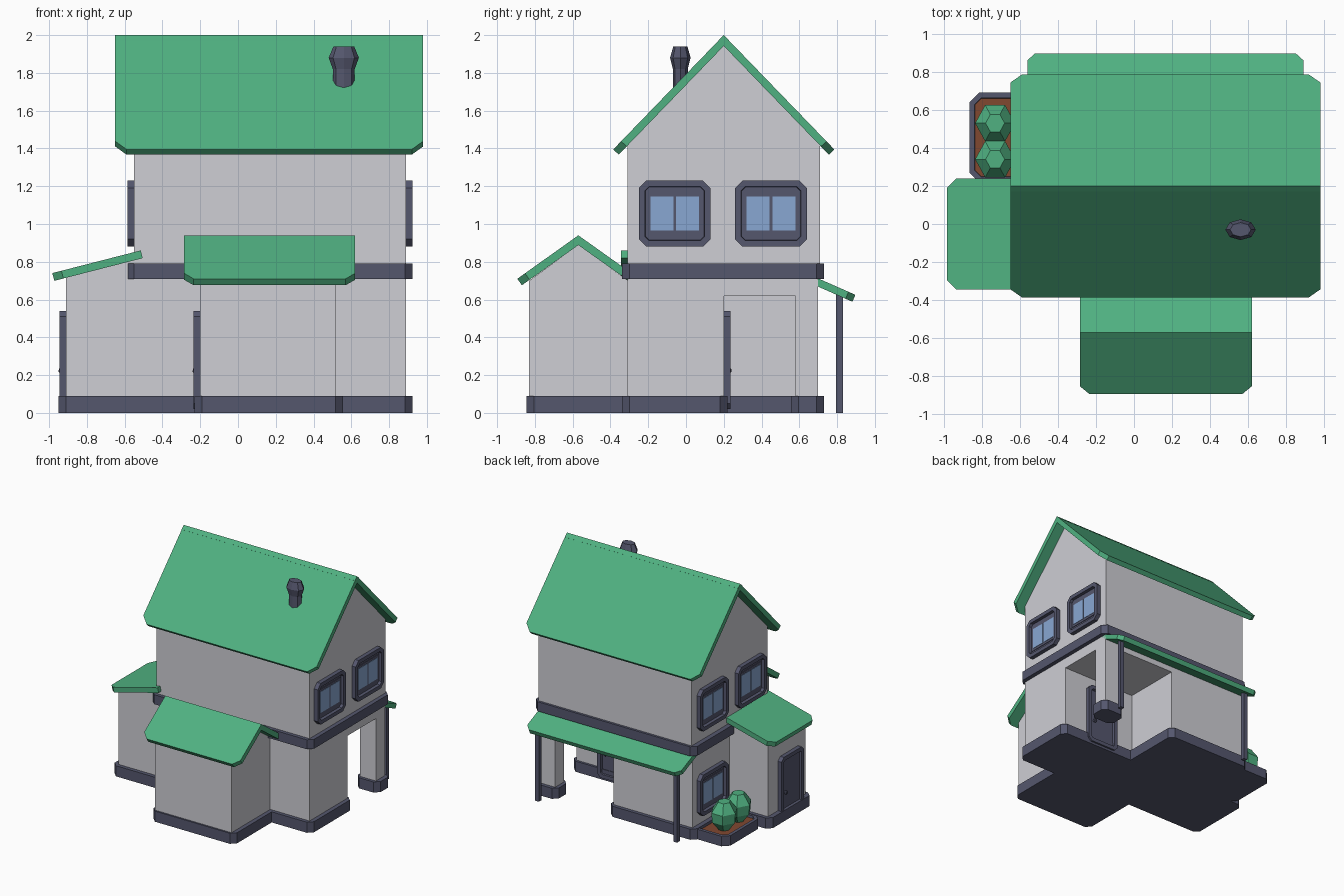
import bpy, bmesh, math
from mathutils import Vector, Matrix

if "Cube" in bpy.data.objects:
    bpy.data.objects.remove(bpy.data.objects["Cube"])


def material(name, rgb):
    m = bpy.data.materials.new(name)
    m.diffuse_color = (*rgb, 1)
    m.use_nodes = True
    m.node_tree.nodes["Principled BSDF"].inputs["Base Color"].default_value = m.diffuse_color
    return m


WALL = material("pale_wall", (0.62, 0.62, 0.66))
ROOF = material("green_roof", (0.08, 0.44, 0.22))
TRIM = material("slate_trim", (0.09, 0.095, 0.155))
GLASS = material("blue_glass", (0.25, 0.39, 0.65))
SOIL = material("brown_soil", (0.22, 0.065, 0.03))
X, Y, Z = Vector((1, 0, 0)), Vector((0, 1, 0)), Vector((0, 0, 1))


def finish(name, bm, *mats):
    bmesh.ops.recalc_face_normals(bm, faces=bm.faces)
    me = bpy.data.meshes.new(name)
    bm.to_mesh(me)
    bm.free()
    for m in mats:
        me.materials.append(m)
    ob = bpy.data.objects.new(name, me)
    bpy.context.collection.objects.link(ob)
    return ob


def prism(bm, points, offset):
    """Extrude a polygon; returns the far cap."""
    face = bm.faces.new([bm.verts.new(p) for p in points])
    ext = bmesh.ops.extrude_face_region(bm, geom=[face], use_keep_orig=True)["geom"]
    bmesh.ops.translate(bm, vec=offset, verts=[g for g in ext if isinstance(g, bmesh.types.BMVert)])
    return next(g for g in ext if isinstance(g, bmesh.types.BMFace))


def octagon(w, h, c):
    a, b = w / 2, h / 2
    return [(-a + c, -b), (a - c, -b), (a, -b + c), (a, b - c),
            (a - c, b), (-a + c, b), (-a, b - c), (-a, -b + c)]


def block(name, x0, x1, y0, y1, z0, z1, mat, chamfer=0.0):
    """Upright box, optionally with chamfered vertical corners."""
    bm = bmesh.new()
    cx, cy, w, h = (x0 + x1) / 2, (y0 + y1) / 2, x1 - x0, y1 - y0
    if chamfer:
        pts = octagon(w, h, chamfer)
    else:
        pts = [(-w / 2, -h / 2), (w / 2, -h / 2), (w / 2, h / 2), (-w / 2, h / 2)]
    prism(bm, [(cx + p, cy + q, z0) for p, q in pts], Z * (z1 - z0))
    return finish(name, bm, mat)


def profile_wall(name, points, offset):
    bm = bmesh.new()
    prism(bm, points, offset)
    return finish(name, bm, WALL)


def slab(name, a, b, down, t=0.042, c=0.05):
    """Roof plane from top edge a-b along 'down', eave corners chamfered."""
    a, b, down = Vector(a), Vector(b), Vector(down)
    u, d = (b - a).normalized(), down.normalized()
    n = u.cross(d)
    n = n if n.z > 0 else -n
    bm = bmesh.new()
    prism(bm, [a, b, b + down - d * c, b + down - u * c, a + down + u * c, a + down - d * c], -n * t)
    return finish(name, bm, ROOF)


def panel(name, center, u, v, w, h, depth, rim, recess, chamfer, inner=TRIM):
    """Chamfered plate facing u x v with a recessed inner face."""
    n = u.cross(v)
    center = Vector(center)
    bm = bmesh.new()
    cap = prism(bm, [center + u * p + v * q for p, q in octagon(w, h, chamfer)], n * depth)
    bm.normal_update()
    if cap.normal.dot(n) < 0:
        cap.normal_flip()
    bmesh.ops.inset_individual(bm, faces=[cap], thickness=rim)
    bmesh.ops.inset_individual(bm, faces=[cap], thickness=0.003)
    bmesh.ops.translate(bm, vec=-n * recess, verts=cap.verts[:])
    cap.material_index = 1
    return finish(name, bm, TRIM, inner)


def plate(name, center, u, v, w, h, t, mat):
    center = Vector(center)
    bm = bmesh.new()
    prism(bm, [center + u * p * w / 2 + v * q * h / 2
               for p, q in ((-1, -1), (1, -1), (1, 1), (-1, 1))], u.cross(v) * t)
    return finish(name, bm, mat)


def window(name, center, u):
    n, c = u.cross(Z), Vector(center)
    panel(name + "_frame", c - n * 0.01, u, Z, 0.38, 0.35, 0.045, 0.035, 0.025, 0.04)
    plate(name + "_sash", c + n * 0.009, u, Z, 0.29, 0.22, 0.006, TRIM)
    for s in (-1, 1):
        plate(name + "_pane", c + u * s * 0.068 + n * 0.014, u, Z, 0.122, 0.18, 0.004, GLASS)


def door(name, center, u):
    """Door with foot at center."""
    n, c = u.cross(Z), Vector(center)
    panel(name, c - n * 0.01 + Z * 0.27, u, Z, 0.30, 0.52, 0.045, 0.035, 0.02, 0.03)
    bm = bmesh.new()
    bmesh.ops.create_icosphere(bm, subdivisions=1, radius=0.018,
                               matrix=Matrix.Translation(c + u * -0.08 + n * 0.025 + Z * 0.215))
    finish(name + "_knob", bm, TRIM)


def lathe(name, x, y, profile, sides, mat, sy=1.0):
    bm = bmesh.new()
    rings = [[bm.verts.new((x + r * math.cos(math.tau * i / sides),
                            y + sy * r * math.sin(math.tau * i / sides), z))
              for i in range(sides)] for r, z in profile]
    for lo, hi in zip(rings, rings[1:]):
        for i in range(sides):
            j = (i + 1) % sides
            bm.faces.new((lo[i], lo[j], hi[j], hi[i]))
    bm.faces.new(rings[0])
    bm.faces.new(rings[-1])
    return finish(name, bm, mat)


# Ground floor walls with an open corner at the back right
block("ground_front_wall", -0.55, 0.89, -0.31, 0.20, 0.02, 0.75, WALL)
block("ground_back_wall", -0.55, 0.19, 0.19, 0.70, 0.02, 0.75, WALL)
block("corner_pillar", 0.74, 0.89, 0.58, 0.70, 0.02, 0.65, WALL)
block("corner_lintel", 0.18, 0.89, 0.19, 0.70, 0.62, 0.75, WALL)

# Stone plinths
for nm, x0, x1, y0, y1 in (("front", -0.59, 0.925, -0.34, 0.22), ("back", -0.59, 0.22, 0.0, 0.73),
                           ("pillar", 0.71, 0.925, 0.555, 0.73), ("annex", -0.23, 0.555, -0.845, -0.2),
                           ("side", -0.95, -0.4, -0.34, 0.23)):
    block(nm + "_plinth", x0, x1, y0, y1, 0, 0.09, TRIM, 0.04)

# Upper storey with gables, floor band and main roof
profile_wall("upper_storey", [(-0.55, -0.31, 0.75), (-0.55, 0.71, 0.75), (-0.55, 0.71, 1.42),
                              (-0.55, 0.20, 1.945), (-0.55, -0.31, 1.42)], X * 1.44)
block("floor_band", -0.59, 0.925, -0.34, 0.73, 0.71, 0.79, TRIM, 0.04)
for nm, s in (("front", -1), ("back", 1)):
    slab("main_roof_" + nm, (-0.65, 0.20, 2.0), (0.98, 0.20, 2.0), (0, s * 0.585, -0.605), 0.04, 0.06)

# Front annex
profile_wall("annex_wall", [(-0.20, -0.83, 0.02), (-0.20, -0.30, 0.02), (-0.20, -0.30, 0.695),
                            (-0.20, -0.57, 0.89), (-0.20, -0.83, 0.70)], X * 0.72)
slab("annex_roof_front", (-0.285, -0.57, 0.94), (0.62, -0.57, 0.94), (0, -0.323, -0.23))
slab("annex_roof_back", (-0.285, -0.57, 0.94), (0.62, -0.57, 0.94), (0, 0.26, -0.185), 0.042, 0.01)
door("annex_door", (-0.20, -0.57, 0.01), -Y)

# Side entrance on the left
profile_wall("side_entrance_wall", [(-0.91, -0.308, 0.02), (-0.54, -0.308, 0.02),
                                    (-0.54, -0.308, 0.815), (-0.91, -0.308, 0.72)], Y * 0.508)
slab("side_entrance_roof", (-0.515, -0.345, 0.86), (-0.515, 0.24, 0.86), (-0.468, 0, -0.12))
door("side_door", (-0.91, -0.085, 0.01), -Y)
door("back_door", (0.52, 0.20, 0.01), -X)

# Back veranda roof and posts
slab("veranda_roof", (-0.56, 0.67, 0.725), (0.89, 0.67, 0.725), (0, 0.227, -0.10), 0.04, 0.04)
for x in (-0.48, 0.82):
    block("veranda_post", x - 0.018, x + 0.018, 0.795, 0.831, 0, 0.63, TRIM)

# Windows
for y in (-0.06, 0.45):
    window("right_window", (0.89, y, 1.055), Y)
    window("left_window", (-0.55, y, 1.055), -Y)
window("ground_window", (-0.55, 0.45, 0.335), -Y)

# Planter with two faceted bushes
panel("planter", (-0.70, 0.455, 0), X, Y, 0.33, 0.47, 0.085, 0.03, 0.02, 0.05, SOIL)
for y in (0.34, 0.53):
    lathe("bush", -0.73, y, [(0.04, 0.06), (0.10, 0.14), (0.105, 0.22), (0.05, 0.30)], 6, ROOF, 1.05)

# Chimney pot
lathe("chimney", 0.56, -0.03, [(0.058, 1.66), (0.058, 1.82), (0.08, 1.88), (0.055, 1.94)], 8, TRIM, 0.68)
